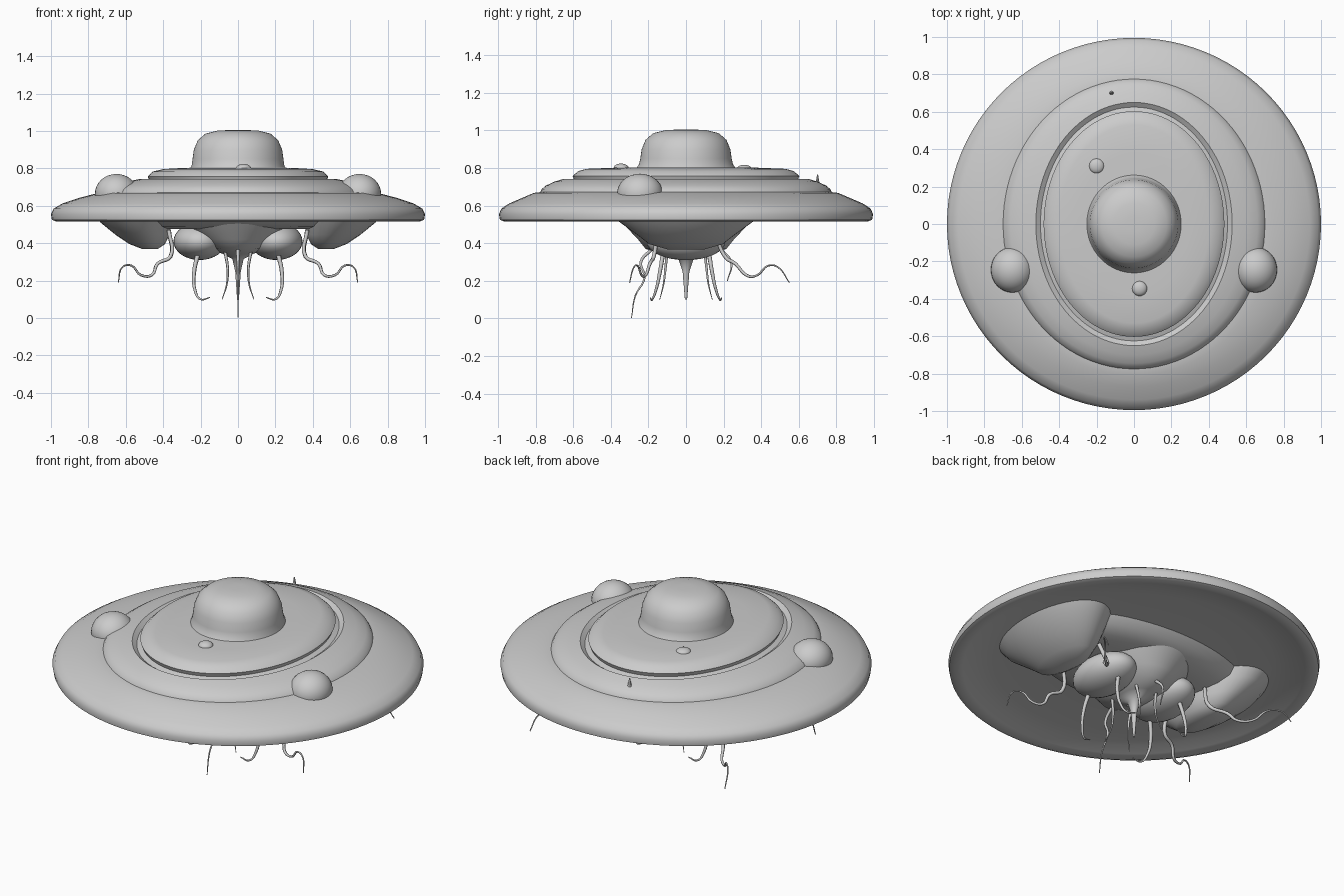
import bpy, bmesh, math
from mathutils import Vector

if "Cube" in bpy.data.objects:
    bpy.data.objects.remove(bpy.data.objects["Cube"])


def loft(name, rings, n=64, cx=0.0, cy=0.0, angle=40):
    """Stack of elliptical rings (x offset, rx, ry, z), capped at both ends."""
    bm = bmesh.new()
    loops = []
    for ox, rx, ry, z in rings:
        loops.append([bm.verts.new((cx + ox + rx * math.cos(2 * math.pi * i / n),
                                    cy + ry * math.sin(2 * math.pi * i / n), z))
                      for i in range(n)])
    for a, b in zip(loops, loops[1:]):
        for i in range(n):
            j = (i + 1) % n
            bm.faces.new((a[i], a[j], b[j], b[i]))
    bm.faces.new(loops[0])
    bm.faces.new(loops[-1])
    bmesh.ops.recalc_face_normals(bm, faces=bm.faces[:])
    return finish(name, bm, angle)


def finish(name, bm, angle=40):
    me = bpy.data.meshes.new(name)
    bm.to_mesh(me)
    bm.free()
    ob = bpy.data.objects.new(name, me)
    bpy.context.collection.objects.link(ob)
    bpy.ops.object.select_all(action='DESELECT')
    ob.select_set(True)
    bpy.context.view_layer.objects.active = ob
    bpy.ops.object.shade_smooth_by_angle(angle=math.radians(angle))
    return ob


def blob(name, loc, size):
    bm = bmesh.new()
    bmesh.ops.create_uvsphere(bm, u_segments=32, v_segments=16, radius=1)
    for v in bm.verts:
        v.co = Vector([c * s for c, s in zip(v.co, size)]) + Vector(loc)
    return finish(name, bm, 60)


def tendril(name, pts, r=0.009):
    """Thin wavy strand that tapers to its tip."""
    cu = bpy.data.curves.new(name, 'CURVE')
    cu.dimensions = '3D'
    cu.bevel_depth = r
    cu.bevel_resolution = 1
    cu.resolution_u = 5
    cu.use_fill_caps = True
    sp = cu.splines.new('BEZIER')
    sp.bezier_points.add(len(pts) - 1)
    for i, (bp, p) in enumerate(zip(sp.bezier_points, pts)):
        bp.co = p
        bp.handle_left_type = bp.handle_right_type = 'AUTO'
        bp.radius = 1.3 - 1.0 * i / (len(pts) - 1)
    ob = bpy.data.objects.new(name, cu)
    bpy.context.collection.objects.link(ob)


# Saucer shell: oval steps near the middle, round rim, shallow underside
loft("saucer_shell", [(0, *r) for r in [
    (.20, .20, .805), (.30, .38, .802), (.40, .53, .796), (.455, .575, .783),
    (.483, .603, .757), (.474, .594, .735), (.50, .625, .725), (.525, .65, .743),
    (.60, .70, .728), (.66, .745, .707), (.69, .768, .688), (.70, .775, .672),
    (.75, .81, .668), (.85, .87, .642), (.94, .94, .612), (.985, .982, .585),
    (1.0, .995, .555), (.995, .99, .525), (.97, .965, .515), (.92, .92, .525),
    (.86, .86, .545), (.74, .75, .555), (.5, .52, .56), (.1, .1, .56)]], n=96)

# Dome with a slightly flared foot
loft("dome", [(0, rx, ry, z) for rx, ry, z in [
    (.255, .268, .795), (.247, .25, .82), (.243, .243, .85), (.236, .236, .90),
    (.215, .215, .95), (.175, .175, .985), (.11, .11, 1.002), (.04, .04, 1.005)]])

# Small details on the top plate
blob("front_stud", (.03, -.345, .80), (.04, .04, .024))
blob("rear_stud", (-.20, .31, .797), (.04, .04, .02))
loft("fin_spike", [(0, .02, .015, .68), (0, .012, .01, .72), (0, .003, .003, .765)],
     n=8, cx=-.12, cy=.70)

# Underside keel joining the lobes
loft("keel", [(0, .73, .41, .57), (0, .69, .37, .52), (0, .60, .30, .49),
              (0, .45, .22, .475)], angle=60)

# Central bowl running down into a spike
loft("central_bowl", [(0, *r) for r in [
    (.34, .38, .57), (.30, .33, .50), (.21, .255, .42), (.15, .215, .37),
    (.08, .12, .342), (.03, .04, .315), (.015, .018, .25), (.005, .006, .10)]], angle=60)

for s, side in ((-1, "left"), (1, "right")):
    # Orb on the upper deck
    blob(f"{side}_orb", (s * .65, -.245, .665), (.115, .122, .105))
    # Underside lobes
    loft(f"{side}_outer_lobe", [(s * ox, rx, ry, z) for ox, rx, ry, z in [
        (.56, .22, .40, .57), (.545, .19, .35, .51), (.51, .145, .26, .445),
        (.485, .095, .195, .395), (.47, .04, .10, .368)]], n=40, angle=60)
    blob(f"{side}_inner_lobe", (s * .205, 0, .41), (.14, .21, .10))
    # Tendrils, front and back
    for t, end, reach in ((-1, "front", .30), (1, "back", .55)):
        ys = [t * (.15 + (reach - .15) * k / 7) for k in range(8)]
        path = [(.37, .47), (.36, .33), (.43, .29), (.46, .23),
                (.52, .23), (.57, .28), (.62, .27), (.64, .19)]
        tendril(f"{side}_{end}_long_tendril",
                [(s * x, y, z) for (x, z), y in zip(path, ys)])
        tendril(f"{side}_{end}_hooked_tendril",
                [(s * .21, t * .12, .36), (s * .235, t * .14, .24),
                 (s * .23, t * .16, .15), (s * .20, t * .18, .10), (s * .15, t * .19, .11)], .01)
        tendril(f"{side}_{end}_short_tendril",
                [(s * .07, t * .10, .36), (s * .055, t * .11, .26),
                 (s * .06, t * .12, .18), (s * .085, t * .14, .10)], .007)

# Longest strand, reaching the ground ahead of the centre
tendril("centre_front_tendril", [(0, -.18, .37), (0, -.24, .30), (0, -.22, .22),
                                 (0, -.27, .12), (0, -.29, .003)], .008)
tendril("centre_back_tendril", [(0, .18, .37), (0, .24, .30), (0, .22, .20)], .008)
